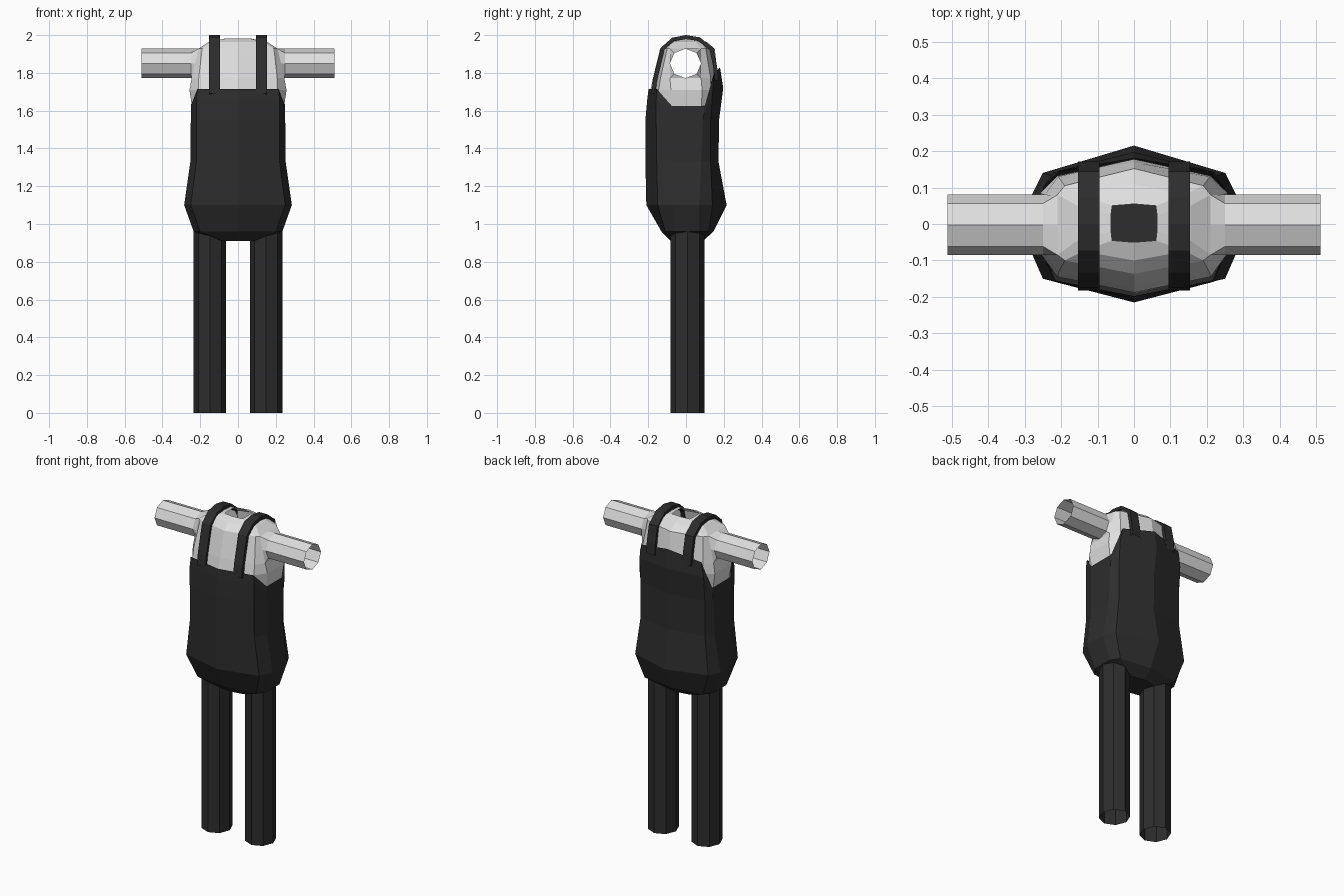
import bpy, bmesh, math

old = bpy.data.objects.get("Cube")
if old:
    bpy.data.objects.remove(old, do_unlink=True)


def make_material(name, value):
    m = bpy.data.materials.new(name)
    m.use_nodes = True
    col = (value, value, value, 1.0)
    m.diffuse_color = col
    bsdf = m.node_tree.nodes["Principled BSDF"]
    bsdf.inputs["Base Color"].default_value = col
    bsdf.inputs["Roughness"].default_value = 0.8
    return m


LIGHT = make_material("light grey cloth", 0.74)
DARK = make_material("charcoal cloth", 0.026)


def loft(name, rings, mat, cap_start=False, skip=()):
    """Skin closed rings of points; skip holds (ring, side) faces left open."""
    bm = bmesh.new()
    rows = [[bm.verts.new(p) for p in r] for r in rings]
    n = len(rows[0])
    for i in range(len(rows) - 1):
        for j in range(n):
            if (i, j) not in skip:
                k = (j + 1) % n
                bm.faces.new((rows[i][j], rows[i][k], rows[i + 1][k], rows[i + 1][j]))
    if cap_start:
        bm.faces.new(rows[0])
    bmesh.ops.recalc_face_normals(bm, faces=bm.faces)
    me = bpy.data.meshes.new(name)
    bm.to_mesh(me)
    bm.free()
    me.materials.append(mat)
    ob = bpy.data.objects.new(name, me)
    bpy.context.collection.objects.link(ob)
    return ob


def mirror_ring(half):
    """Half ring, front centre to back centre, completed across x = 0."""
    return half + [(-x, y, z) for x, y, z in half[-2:0:-1]]


def level(z, front, corner_x, front_y, side_x, side_f, side_b, back_y, back):
    return [(0, front, z), (corner_x, front_y, z), (side_x, side_f, z),
            (side_x, side_b, z), (corner_x, back_y, z), (0, back, z)]


# Overalls body, from the crotch up to the bib edge
overalls = [
    level(0.91, -0.08, 0.08, -0.065, 0.10, -0.03, 0.04, 0.075, 0.09),
    level(0.96, -0.13, 0.20, -0.11, 0.235, -0.06, 0.07, 0.12, 0.145),
    level(1.10, -0.21, 0.25, -0.15, 0.285, -0.07, 0.07, 0.14, 0.215),
    level(1.33, -0.215, 0.22, -0.155, 0.252, -0.075, 0.08, 0.13, 0.172),
    level(1.55, -0.215, 0.22, -0.158, 0.25, -0.075, 0.09, 0.13, 0.175),
    [(0, -0.205, 1.66), (0.22, -0.158, 1.66), (0.25, -0.077, 1.585),
     (0.25, 0.095, 1.585), (0.22, 0.142, 1.70), (0, 0.197, 1.72)],
    [(0, -0.198, 1.715), (0.215, -0.155, 1.715), (0.25, -0.075, 1.625),
     (0.25, 0.10, 1.625), (0.205, 0.145, 1.79), (0, 0.18, 1.83)],
]
loft("overalls_body", [mirror_ring(r) for r in overalls], DARK, cap_start=True)

# Shirt body, open at the neck, the waist and both armholes
ARM_F, ARM_B, ARM_LOW, ARM_HIGH = -0.085, 0.08, 1.772, 1.928
shirt = [
    level(1.58, -0.19, 0.205, -0.14, 0.238, -0.07, 0.08, 0.12, 0.16),
    level(1.71, -0.188, 0.21, -0.145, 0.257, -0.08, 0.085, 0.132, 0.178),
    level(ARM_LOW, -0.175, 0.208, -0.135, 0.245, ARM_F, ARM_B, 0.13, 0.17),
    level(ARM_HIGH, -0.137, 0.19, -0.10, 0.21, ARM_F, ARM_B, 0.105, 0.152),
    level(1.963, -0.10, 0.14, -0.075, 0.155, -0.045, 0.05, 0.08, 0.11),
    level(1.983, -0.05, 0.06, -0.045, 0.063, -0.02, 0.025, 0.05, 0.055),
]
loft("shirt_body", [mirror_ring(r) for r in shirt], LIGHT, skip={(2, 2), (2, 7)})

# Sleeves: armhole rectangle blending into an open eight-sided tube
MID_Y, MID_Z = (ARM_F + ARM_B) / 2, (ARM_LOW + ARM_HIGH) / 2


def sleeve_ring(x):
    return [(x, MID_Y + 0.083 * math.cos(a), MID_Z + 0.078 * math.sin(a))
            for a in (math.radians(45 * i) for i in range(8))]


def armhole_ring():
    ring = []
    for i in range(8):
        a = math.radians(45 * i)
        sy, sz = round(math.cos(a)), round(math.sin(a))
        ring.append((0.2275 - 0.0175 * sz, MID_Y + sy * (ARM_B - ARM_F) / 2,
                     MID_Z + sz * (ARM_HIGH - ARM_LOW) / 2))
    return ring


# Legs and sleeves on both sides
for side, s in (("left", 1), ("right", -1)):
    rings = [armhole_ring(), sleeve_ring(0.25), sleeve_ring(0.512)]
    loft(side + "_sleeve", [[(s * x, y, z) for x, y, z in r] for r in rings], LIGHT)
    leg = [[(s * 0.149 + 0.086 * math.cos(math.radians(45 * i)),
             0.008 + 0.09 * math.sin(math.radians(45 * i)), z) for i in range(8)]
           for z in (0.0, 1.03)]
    loft(side + "_leg", leg, DARK)

# Shoulder straps running over the shirt from bib to back
path = [(-0.176, 1.69), (-0.168, 1.76), (-0.127, 1.93), (-0.07, 1.98), (0, 1.993),
        (0.07, 1.982), (0.138, 1.928), (0.158, 1.83), (0.164, 1.76)]
T = 0.007
for side, s in (("left", 1), ("right", -1)):
    rings = []
    for i, (y, z) in enumerate(path):
        y0, z0 = path[max(i - 1, 0)]
        y1, z1 = path[min(i + 1, len(path) - 1)]
        d = math.hypot(y1 - y0, z1 - z0)
        ny, nz = -(z1 - z0) / d * T, (y1 - y0) / d * T
        rings.append([(s * 0.095, y + ny, z + nz), (s * 0.153, y + ny, z + nz),
                      (s * 0.153, y - 2 * ny, z - 2 * nz), (s * 0.095, y - 2 * ny, z - 2 * nz)])
    loft(side + "_strap", rings, DARK, cap_start=True)
